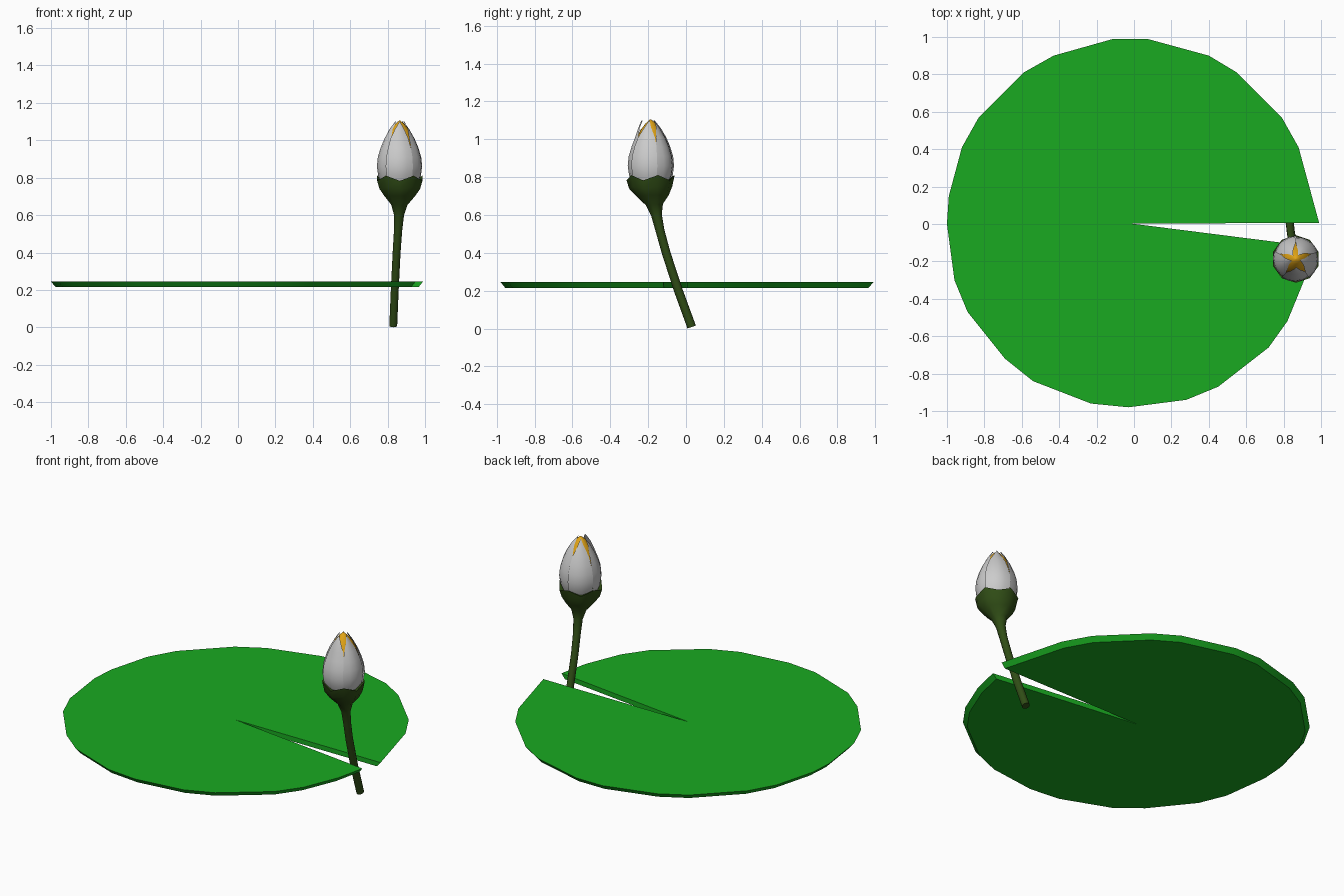
import bpy
from math import sin, cos, pi, radians

if "Cube" in bpy.data.objects:
    bpy.data.objects.remove(bpy.data.objects["Cube"])

BX, BY = 0.865, -0.187   # bud axis


def material(name, rgb):
    m = bpy.data.materials.new(name)
    m.diffuse_color = (*rgb, 1)
    m.use_nodes = True
    m.node_tree.nodes["Principled BSDF"].inputs["Base Color"].default_value = m.diffuse_color
    return m


def make(name, verts, faces, mat=None, angle=40):
    me = bpy.data.meshes.new(name)
    me.from_pydata(verts, [], faces)
    me.update()
    ob = bpy.data.objects.new(name, me)
    bpy.context.collection.objects.link(ob)
    if mat:
        me.materials.append(mat)
    bpy.ops.object.select_all(action='DESELECT')
    ob.select_set(True)
    bpy.context.view_layer.objects.active = ob
    bpy.ops.object.shade_smooth_by_angle(angle=radians(angle))
    return ob


def bridge(rings, n):
    return [(r * n + i, r * n + (i + 1) % n, (r + 1) * n + (i + 1) % n, (r + 1) * n + i)
            for r in range(rings - 1) for i in range(n)]


leaf_green = material("leaf_green", (0.01, 0.4, 0.015))
dark_green = material("dark_green", (0.03, 0.075, 0.008))
gold = material("gold", (0.75, 0.37, 0.008))

# Floating leaf with a narrow notch and an undercut rim
rim = [(0.99, 0.005), (0.88, 0.41), (0.79, 0.57), (0.55, 0.81), (0.40, 0.90), (0.07, 0.99),
       (-0.11, 0.99), (-0.43, 0.90), (-0.59, 0.81), (-0.83, 0.57), (-0.92, 0.41),
       (-0.99, 0.15), (-1.0, 0.0), (-0.96, -0.30), (-0.89, -0.47), (-0.69, -0.72),
       (-0.54, -0.84), (-0.23, -0.96), (-0.03, -0.98), (0.28, -0.94), (0.45, -0.87),
       (0.72, -0.66), (0.82, -0.52), (0.91, -0.30), (0.95, -0.12)]
n = len(rim) + 1
top = [(-0.02, 0.003, 0.245)] + [(x, y, 0.245) for x, y in rim]
bottom = [(-0.02, 0.003, 0.215)] + [(x * 0.975, y * 0.975 if i else y, 0.215)
                                    for i, (x, y) in enumerate(rim)]
faces = [(0, i, i + 1) for i in range(1, n - 1)]
faces += [(n, n + i + 1, n + i) for i in range(1, n - 1)]
faces += [(i, n + i, n + (i + 1) % n, (i + 1) % n) for i in range(n)]
make("lily_pad", top + bottom, faces, leaf_green)

# Curved stem flaring into a five-lobed cup: x, y, z, radius, tilt, lobe height
path = [(0.83, 0.03, 0.008, 0.022, 0.35, 0), (0.838, -0.04, 0.2, 0.022, 0.33, 0),
        (0.848, -0.105, 0.4, 0.022, 0.27, 0), (0.856, -0.138, 0.52, 0.023, 0.22, 0),
        (0.861, -0.156, 0.6, 0.028, 0.15, 0), (0.863, -0.167, 0.655, 0.045, 0.08, 0),
        (BX, -0.178, 0.705, 0.088, 0.03, 0), (BX, BY, 0.745, 0.114, 0, 0.005),
        (BX, BY, 0.797, 0.127, 0, 0.014), (BX, BY, 0.79, 0.108, 0, 0.01)]
S = 10
verts = []
for x, y, z, r, tilt, lobe in path:
    for i in range(S):
        a = radians(18) + 2 * pi * i / S
        dy = r * sin(a)
        verts.append((x + r * cos(a), y + dy, z + tilt * dy + (lobe if i % 2 == 0 else -lobe)))
faces = bridge(len(path), S)
faces += [tuple(reversed(range(S))), tuple(range(len(verts) - S, len(verts)))]
make("stem_and_cup", verts, faces, dark_green, 60)

# Five petals folded around the bud: z, radius, half width in degrees
profile = [(0.76, 0.095, 36), (0.81, 0.117, 37), (0.86, 0.124, 37.5), (0.91, 0.119, 37.5),
           (0.96, 0.104, 37), (1.01, 0.083, 35), (1.06, 0.055, 22), (1.1, 0.026, 1)]
C = 5
for k in range(5):
    mid = radians(-90 + 72 * k)
    verts = []
    for z, r, half in profile:
        if k == 0 and z > 1.0:      # front petal tip stands slightly away
            r += (z - 1.0) * 0.22
        for j in range(C):
            t = j / (C - 1) * 2 - 1
            a = mid + radians(half) * t
            rr = r - 0.003 * (t + 1)   # one edge tucks under its neighbour
            verts.append((BX + rr * cos(a), BY + rr * sin(a), z))
    faces = [(i * C + j, i * C + j + 1, (i + 1) * C + j + 1, (i + 1) * C + j)
             for i in range(len(profile) - 1) for j in range(C - 1)]
    make(f"petal_{k + 1}", verts, faces, None, 50)

# Golden heart seen between the petal tips
core = [(0.85, 0.09), (0.95, 0.093), (1.01, 0.073), (1.05, 0.053), (1.085, 0.026), (1.105, 0.004)]
verts = [(BX + r * cos(2 * pi * i / 15), BY + r * sin(2 * pi * i / 15), z)
         for z, r in core for i in range(15)]
faces = bridge(len(core), 15)
faces += [tuple(reversed(range(15))), tuple(range(len(verts) - 15, len(verts)))]
make("flower_heart", verts, faces, gold, 50)
